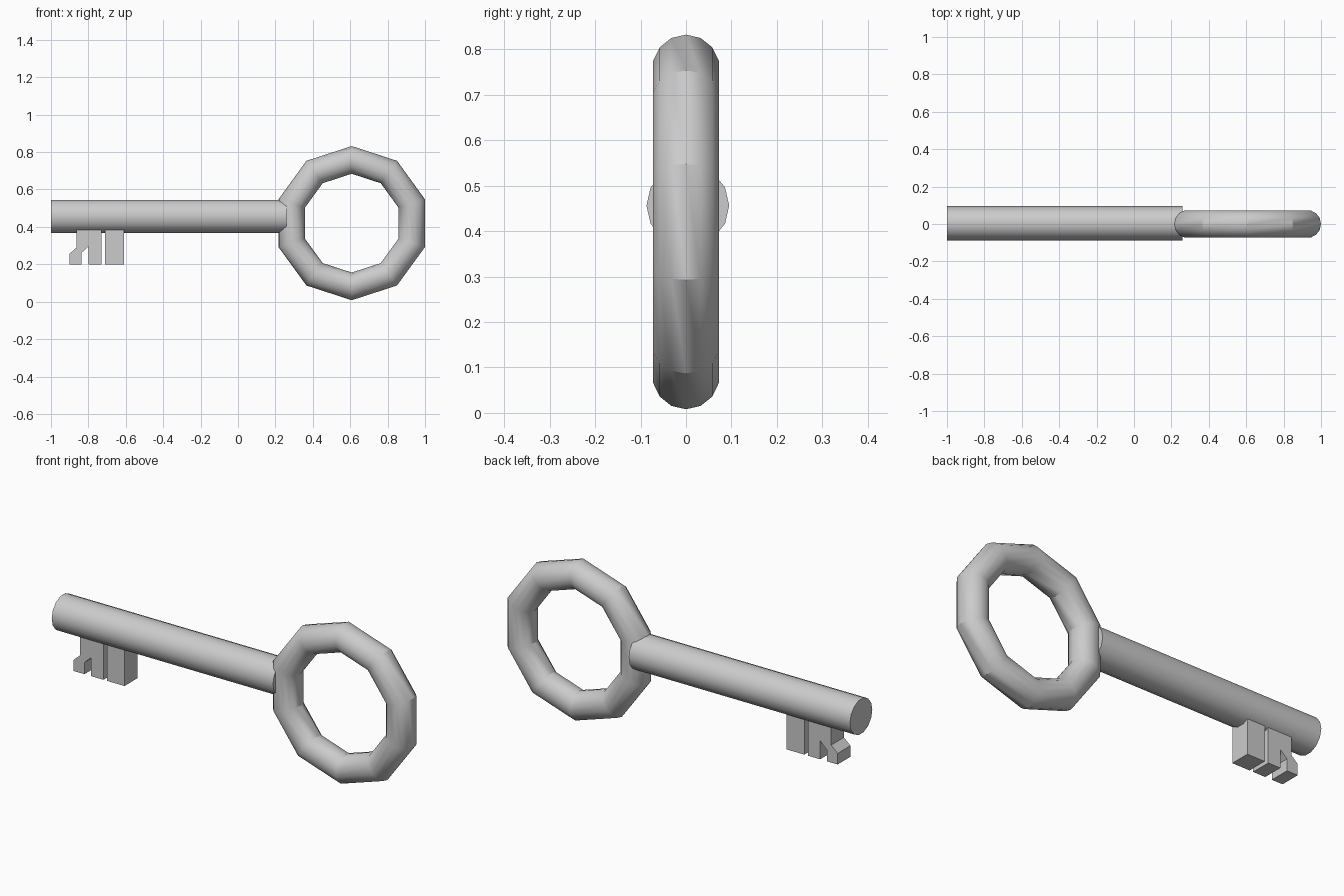
import bpy, bmesh
from math import pi, radians

if "Cube" in bpy.data.objects:
    bpy.data.objects.remove(bpy.data.objects["Cube"])


def smooth(obj):
    bpy.ops.object.select_all(action='DESELECT')
    obj.select_set(True)
    bpy.context.view_layer.objects.active = obj
    bpy.ops.object.shade_smooth_by_angle(angle=radians(30))


def extruded_tooth(name, outline, half_depth):
    """Extrude an x-z outline along y, centred on y = 0."""
    bm = bmesh.new()
    face = bm.faces.new([bm.verts.new((x, -half_depth, z)) for x, z in outline])
    ext = bmesh.ops.extrude_face_region(bm, geom=[face])
    verts = [v for v in ext["geom"] if isinstance(v, bmesh.types.BMVert)]
    bmesh.ops.translate(bm, verts=verts, vec=(0, 2 * half_depth, 0))
    bmesh.ops.recalc_face_normals(bm, faces=bm.faces)
    mesh = bpy.data.meshes.new(name)
    bm.to_mesh(mesh)
    bm.free()
    obj = bpy.data.objects.new(name, mesh)
    bpy.context.collection.objects.link(obj)
    return obj


# Ten-sided ring handle with a corner at the top
bpy.ops.mesh.primitive_torus_add(major_segments=10, minor_segments=14,
                                 major_radius=0.338, minor_radius=0.074,
                                 location=(0.608, 0, 0.42),
                                 rotation=(pi / 2, radians(18), 0))
ring = bpy.context.object
ring.name = "ring_handle"
smooth(ring)

# Round shaft running from the tip into the ring
bpy.ops.mesh.primitive_cylinder_add(vertices=14, radius=0.091, depth=1.26,
                                    location=(-0.37, 0.004, 0.456),
                                    rotation=(0, pi / 2, 0))
shaft = bpy.context.object
shaft.name = "shaft"
smooth(shaft)

# Plain tooth
extruded_tooth("inner_tooth", [(-0.71, 0.2), (-0.61, 0.2),
                               (-0.61, 0.42), (-0.71, 0.42)], 0.052)

# Hooked tooth with a notch cut from below
extruded_tooth("hooked_tooth", [(-0.73, 0.2), (-0.73, 0.42), (-0.863, 0.42),
                                (-0.863, 0.29), (-0.90, 0.257), (-0.90, 0.2),
                                (-0.838, 0.2), (-0.838, 0.26), (-0.80, 0.295),
                                (-0.80, 0.2)], 0.052)
